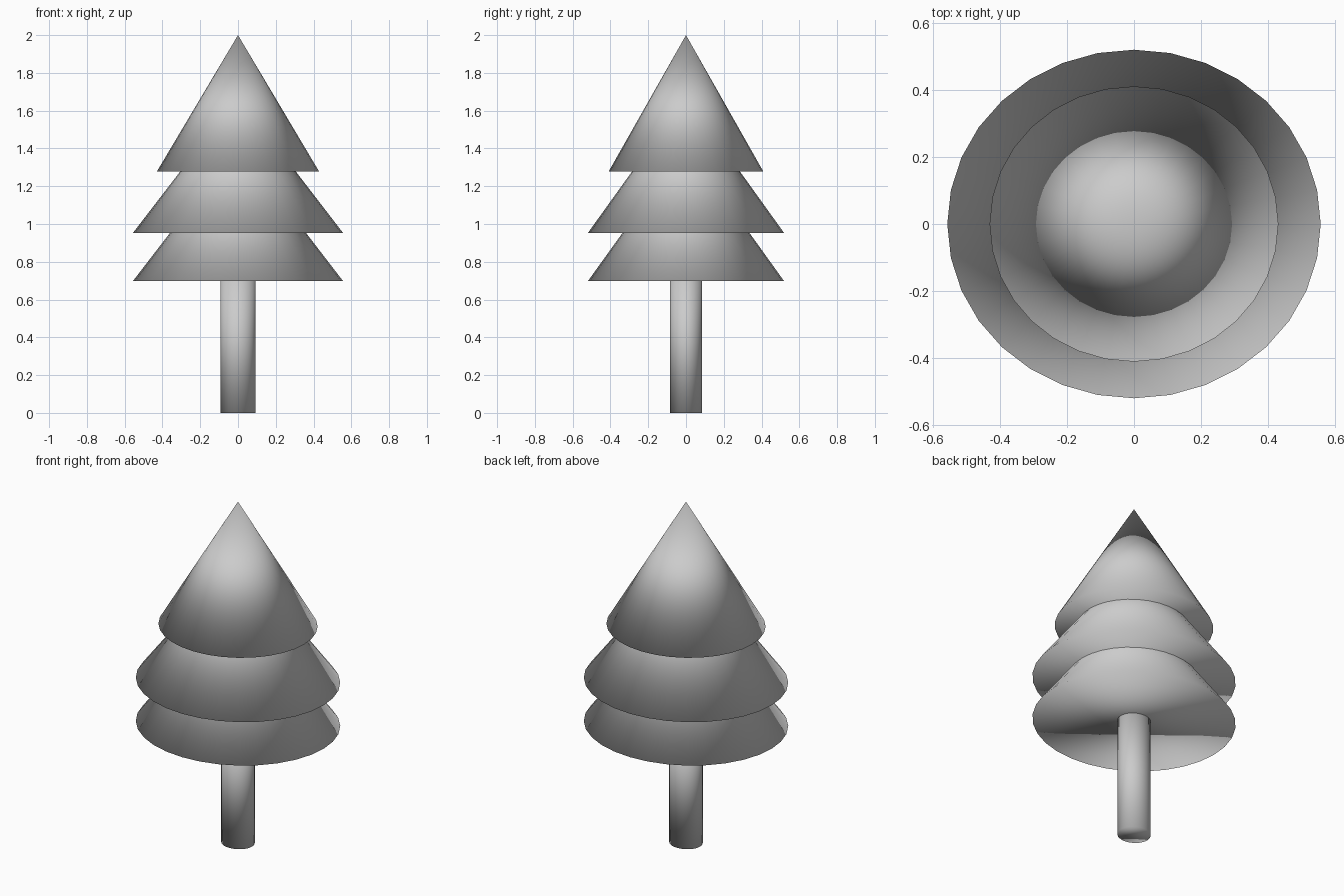
import bpy

if "Cube" in bpy.data.objects:
    bpy.data.objects.remove(bpy.data.objects["Cube"])


def solid(name, rx, ry, z0, height, top=0.0):
    """Capped, fully smooth 32-sided cone or cylinder with an oval footprint."""
    bpy.ops.mesh.primitive_cone_add(vertices=32, radius1=1, radius2=top, depth=height,
                                    end_fill_type='NGON',
                                    location=(0, 0, z0 + height / 2))
    ob = bpy.context.object
    ob.name = name
    ob.scale = (rx, ry, 1)
    bpy.ops.object.transform_apply(location=False, rotation=False, scale=True)
    bpy.ops.object.shade_smooth()
    return ob


# Trunk
solid("trunk", 0.092, 0.084, 0.0, 0.72, top=1.0)

# Three overlapping foliage cones of equal height
for name, rx, ry, z in (("lower_foliage", 0.556, 0.519, 0.698),
                        ("middle_foliage", 0.556, 0.519, 0.953),
                        ("top_foliage", 0.43, 0.41, 1.277)):
    solid(name, rx, ry, z, 0.723)
